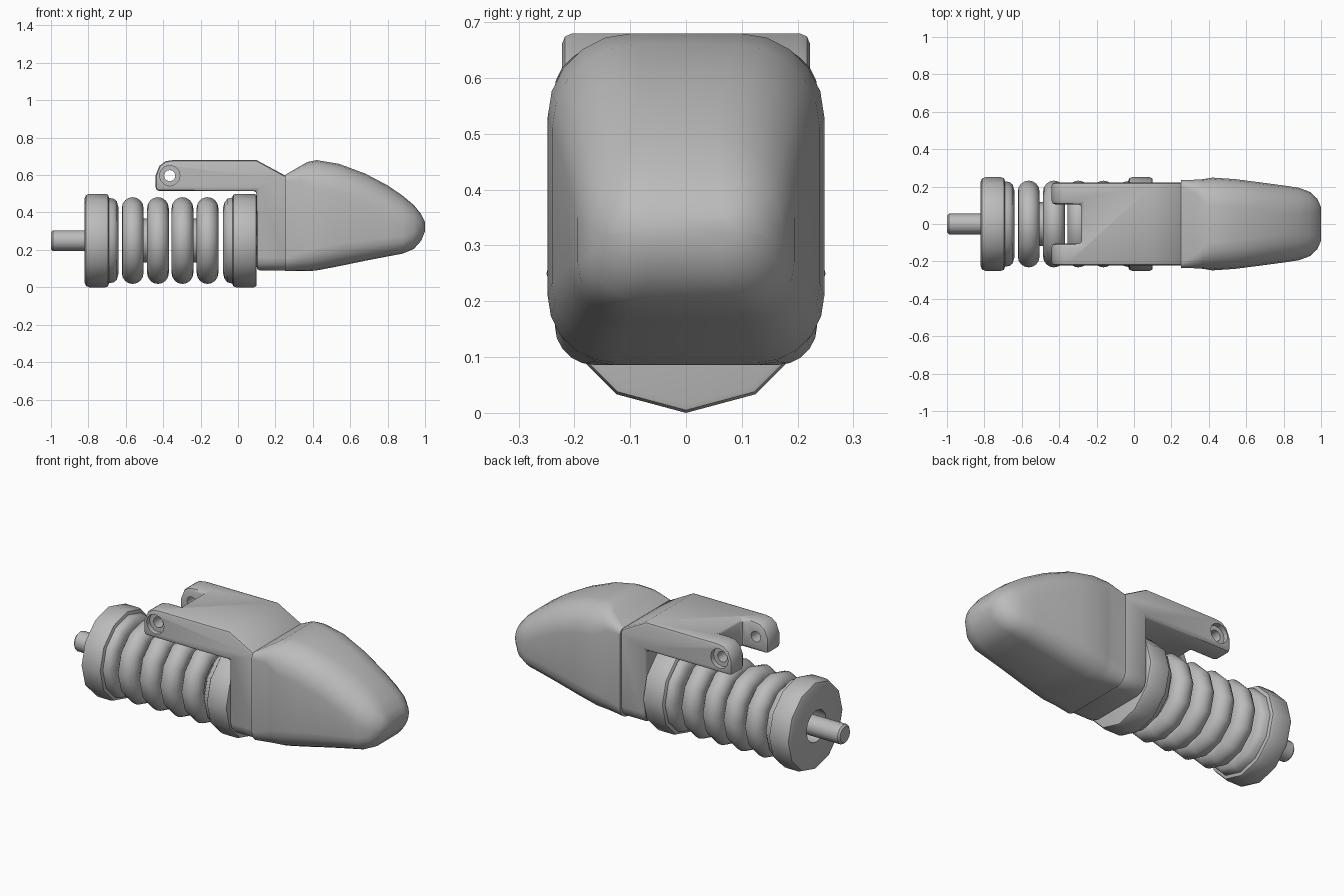
import bpy, bmesh
from math import cos, sin, pi, radians

if "Cube" in bpy.data.objects:
    bpy.data.objects.remove(bpy.data.objects["Cube"], do_unlink=True)

GREY = (0.5, 0.5, 0.5, 1)
mat = bpy.data.materials.new("plain grey")
mat.use_nodes = True
mat.diffuse_color = GREY
mat.node_tree.nodes["Principled BSDF"].inputs["Base Color"].default_value = GREY

AXIS_Z = 0.25
SIDES = 12


def finish(name, bm):
    """Turn a bmesh into a named grey object."""
    bmesh.ops.recalc_face_normals(bm, faces=bm.faces[:])
    mesh = bpy.data.meshes.new(name)
    bm.to_mesh(mesh)
    bm.free()
    mesh.materials.append(mat)
    obj = bpy.data.objects.new(name, mesh)
    bpy.context.collection.objects.link(obj)
    return obj


def activate(obj):
    bpy.ops.object.select_all(action='DESELECT')
    obj.select_set(True)
    bpy.context.view_layer.objects.active = obj


def smooth(obj, angle=40):
    activate(obj)
    bpy.ops.object.shade_smooth_by_angle(angle=radians(angle))


def skin(name, rings, closed=False):
    """Bridge equal rings of points; cap both ends unless closed."""
    bm = bmesh.new()
    loops = [[bm.verts.new(p) for p in ring] for ring in rings]
    n = len(loops[0])
    pairs = list(zip(loops, loops[1:]))
    if closed:
        pairs.append((loops[-1], loops[0]))
    for a, b in pairs:
        for i in range(n):
            j = (i + 1) % n
            bm.faces.new((a[i], a[j], b[j], b[i]))
    if not closed:
        bm.faces.new(loops[0])
        bm.faces.new(loops[-1])
    obj = finish(name, bm)
    smooth(obj)
    return obj


def lathe(name, profile, closed=False):
    """Revolve (x, radius) points around the long axis."""
    turn = [2 * pi * i / SIDES for i in range(SIDES)]
    return skin(name, [[(x, r * cos(a), AXIS_Z + r * sin(a)) for a in turn]
                       for x, r in profile], closed)


def apply(obj, kind, **settings):
    mod = obj.modifiers.new("step", kind)
    for key, value in settings.items():
        setattr(mod, key, value)
    activate(obj)
    bpy.ops.object.modifier_apply(modifier=mod.name)


def cut(obj, cutter):
    apply(obj, 'BOOLEAN', operation='DIFFERENCE', solver='EXACT', object=cutter)
    bpy.data.objects.remove(cutter, do_unlink=True)


# Rod, recessed end cap and front collar
lathe("rod", [(-1, 0.045), (-0.99, 0.055), (-0.7, 0.055)])
lathe("end_cap", [(-0.72, 0.09), (-0.82, 0.09), (-0.82, 0.225), (-0.813, 0.243),
                  (-0.795, 0.25), (-0.71, 0.25), (-0.695, 0.245), (-0.69, 0.228),
                  (-0.665, 0.224), (-0.648, 0.21), (-0.64, 0.18)])
lathe("collar", [(-0.08, 0.175), (-0.072, 0.205), (-0.055, 0.224), (-0.03, 0.23),
                 (-0.03, 0.235), (-0.023, 0.246), (-0.01, 0.25),
                 (0.085, 0.25), (0.097, 0.245), (0.1, 0.235)])

# Bellows: two pairs of rings, each pair joined by a core
for pair, (first, second) in enumerate([(-0.563, -0.428), (-0.297, -0.163)]):
    for k, x in enumerate((first, second)):
        circle = [2 * pi * i / 16 for i in range(16)]
        lathe(f"bellows_ring_{2 * pair + k + 1}",
              [(x + 0.058 * sin(a), 0.174 + 0.058 * cos(a)) for a in circle], True)
    lathe(f"bellows_core_{pair + 1}", [(first, 0.118), (second, 0.118)])

# Hinge bracket: side profile extruded across the width
HALF = 0.222
outline = [(-0.44, 0.515), (-0.44, 0.6), (-0.42, 0.65), (-0.388, 0.674),
           (-0.35, 0.68), (0.1, 0.68), (0.27, 0.588), (0.27, 0.09),
           (0.1, 0.09), (0.1, 0.515)]
bm = bmesh.new()
face = bm.faces.new([bm.verts.new((x, -HALF, z)) for x, z in outline])
new = bmesh.ops.extrude_face_region(bm, geom=[face])["geom"]
bmesh.ops.translate(bm, vec=(0, 2 * HALF, 0),
                    verts=[v for v in new if isinstance(v, bmesh.types.BMVert)])
low = [e for e in bm.edges if all(v.co.z < 0.1 for v in e.verts)
       and abs(e.verts[0].co.y - e.verts[1].co.y) < 0.01]
bmesh.ops.bevel(bm, geom=low, offset=0.07, segments=3, profile=0.5, affect='EDGES')
bracket = finish("hinge_bracket", bm)

# Slot between the two arms
bm = bmesh.new()
bmesh.ops.create_cube(bm, size=1)
bmesh.ops.scale(bm, vec=(0.32, 0.21, 0.5), verts=bm.verts[:])
bmesh.ops.translate(bm, vec=(-0.44, 0, 0.6), verts=bm.verts[:])
cut(bracket, finish("slot_cutter", bm))
apply(bracket, 'BEVEL', width=0.018, segments=2, limit_method='ANGLE',
      angle_limit=radians(40))


def pin_cutter(radius, y0, y1):
    turn = [2 * pi * i / SIDES for i in range(SIDES)]
    return skin("pin_cutter", [[(-0.365 + radius * cos(a), y, 0.597 + radius * sin(a))
                                for a in turn] for y in (y0, y1)])


# Pin hole with wider outer recesses
cut(bracket, pin_cutter(0.03, -0.4, 0.4))
for side in (-1, 1):
    cut(bracket, pin_cutter(0.055, side * 0.195, side * 0.4))
smooth(bracket)


# Fingertip: loft of rounded sections
def section(x, z0, z1, half, top, bottom, steps=6):
    points = []
    corners = [(1, z1 - top, top, 0), (-1, z1 - top, top, 1),
               (-1, z0 + bottom, bottom, 2), (1, z0 + bottom, bottom, 3)]
    for side, cz, r, quarter in corners:
        for i in range(steps):
            a = pi / 2 * (quarter + i / (steps - 1))
            points.append((x, side * (half - r) + r * cos(a), cz + r * sin(a)))
    return points


stations = [(0.25, 0.086, 0.6, 0.235, 0.03, 0.07),
            (0.34, 0.086, 0.652, 0.237, 0.08, 0.1),
            (0.37, 0.086, 0.67, 0.24, 0.12, 0.11),
            (0.42, 0.09, 0.68, 0.248, 0.15, 0.12),
            (0.54, 0.113, 0.66, 0.24, 0.15, 0.12),
            (0.68, 0.142, 0.608, 0.222, 0.15, 0.11),
            (0.8, 0.165, 0.545, 0.206, 0.15, 0.1),
            (0.88, 0.18, 0.49, 0.194, 0.14, 0.09),
            (0.94, 0.205, 0.44, 0.172, 0.11, 0.085),
            (0.98, 0.25, 0.39, 0.135, 0.069, 0.069),
            (1.0, 0.3, 0.35, 0.09, 0.024, 0.024)]
skin("fingertip", [section(*s) for s in stations])
